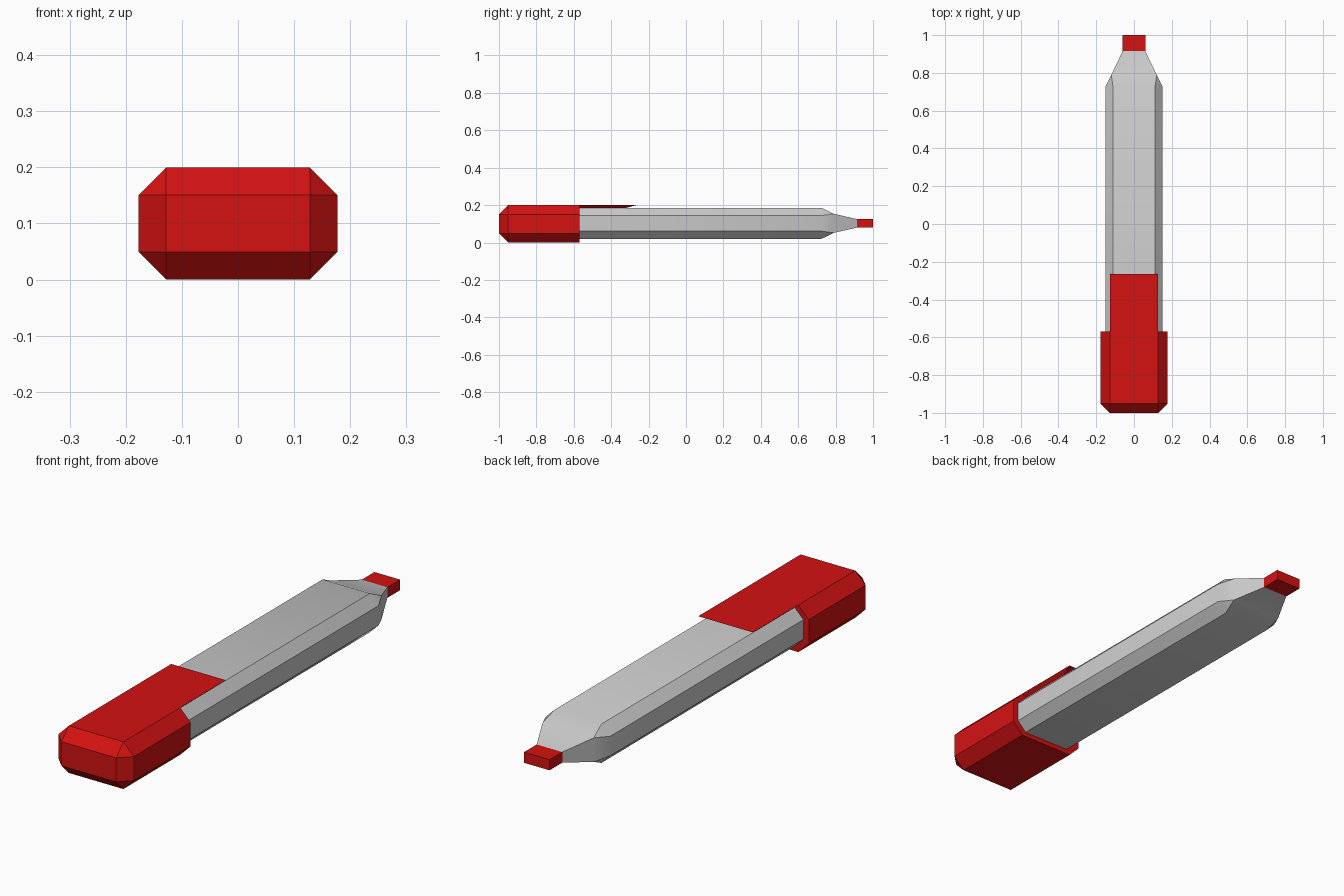
import bpy, bmesh

if "Cube" in bpy.data.objects:
    bpy.data.objects.remove(bpy.data.objects["Cube"])

red = bpy.data.materials.new("red_plastic")
red.diffuse_color = (0.66, 0.006, 0.006, 1)
red.use_nodes = True
red.node_tree.nodes["Principled BSDF"].inputs["Base Color"].default_value = red.diffuse_color


def finish(bm, name, mat=None):
    bmesh.ops.remove_doubles(bm, verts=bm.verts, dist=1e-5)
    bmesh.ops.recalc_face_normals(bm, faces=bm.faces)
    me = bpy.data.meshes.new(name)
    bm.to_mesh(me)
    bm.free()
    ob = bpy.data.objects.new(name, me)
    bpy.context.collection.objects.link(ob)
    if mat:
        me.materials.append(mat)
    return ob


def box(x, y0, y1, z0, z1):
    bm = bmesh.new()
    bmesh.ops.create_cube(bm, size=1)
    for v in bm.verts:
        v.co = (v.co.x * 2 * x, y1 if v.co.y > 0 else y0, z1 if v.co.z > 0 else z0)
    return bm


def octagon(x, z, c):
    """Chamfered rectangle, half sizes x and z, chamfer c."""
    quarter = [(x, z - c), (x - c, z)]
    half = quarter + [(-a, b) for a, b in reversed(quarter)]
    return half + [(-a, -b) for a, b in half]


# Barrel: chamfered section that closes to a rectangle, then tapers to the nib
bm = bmesh.new()
mid_z = 0.1025
rings = []
for y, x, z, c in [(-0.6, 0.152, 0.0825, 0.041), (0.725, 0.152, 0.0825, 0.041),
                   (0.79, 0.12, 0.051, 0), (0.915, 0.06, 0.0225, 0)]:
    rings.append([bm.verts.new((a, y, mid_z + b)) for a, b in octagon(x, z, c)])
for r, s in zip(rings, rings[1:]):
    for i in range(8):
        j = (i + 1) % 8
        bm.faces.new((r[i], r[j], s[j], s[i]))
bm.faces.new(rings[0])
bm.faces.new(rings[-1])
bmesh.ops.dissolve_degenerate(bm, dist=1e-5, edges=bm.edges)
barrel = finish(bm, "barrel")
bpy.context.view_layer.objects.active = barrel
barrel.select_set(True)
bpy.ops.object.shade_smooth_by_angle(angle=0.55)

# Cap: box bevelled on every edge except around its open end
bm = box(0.177, -1, -0.57, 0, 0.2)
edges = [e for e in bm.edges if not all(v.co.y > -0.6 for v in e.verts)]
bmesh.ops.bevel(bm, geom=edges, offset=0.049, segments=1, affect='EDGES', clamp_overlap=True)
finish(bm, "cap", red)

# Clip: thin tongue, undercut along its sides and end
bm = box(0.128, -0.6, -0.265, 0.184, 0.2)
for v in bm.verts:
    if v.co.z < 0.19:
        v.co.x *= 0.86
        if v.co.y > -0.5:
            v.co.y = -0.325
finish(bm, "clip", red)

# Writing nib
finish(box(0.06, 0.915, 1, 0.08, 0.125), "nib", red)
